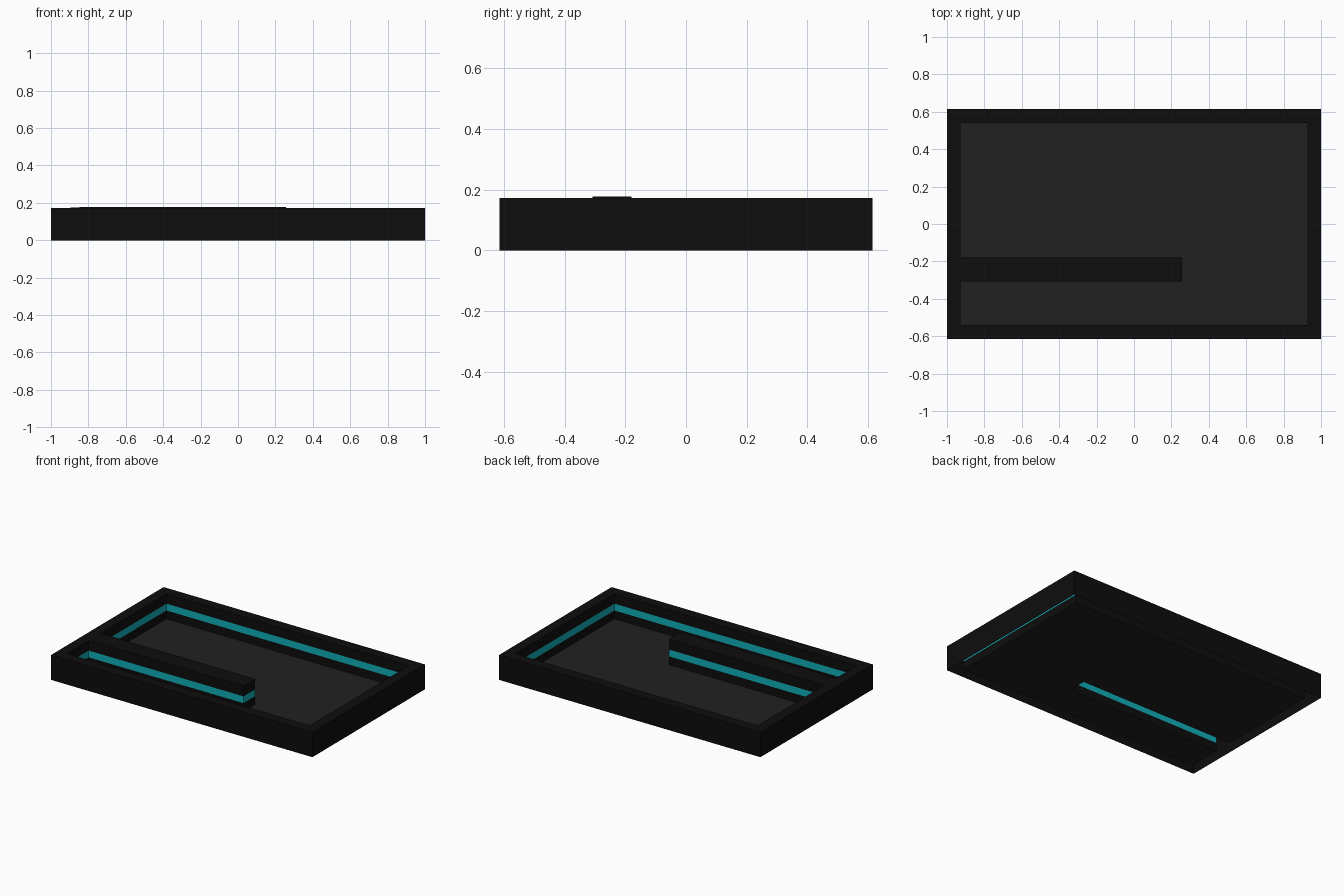
import bpy

if "Cube" in bpy.data.objects:
    bpy.data.objects.remove(bpy.data.objects["Cube"])

def material(name, rgb):
    m = bpy.data.materials.new(name)
    m.diffuse_color = (*rgb, 1)
    m.use_nodes = True
    m.node_tree.nodes["Principled BSDF"].inputs["Base Color"].default_value = m.diffuse_color
    return m

BLACK = material("black", (0.004, 0.004, 0.004))
GREY = material("dark_grey", (0.015, 0.015, 0.015))
CYAN = material("cyan", (0.005, 0.42, 0.48))

def build(name, faces, mat):
    """Make an object from polygons, sharing equal points."""
    index, polys = {}, []
    for f in faces:
        polys.append([index.setdefault(p, len(index)) for p in f])
    me = bpy.data.meshes.new(name)
    me.from_pydata(list(index), [], polys)
    me.materials.append(mat)
    ob = bpy.data.objects.new(name, me)
    bpy.context.collection.objects.link(ob)

X, Y, H = 1.0, 0.615, 0.172        # outer size
IX, IY = 0.927, 0.541              # pocket size
D0, D1, DX, RX = -0.308, -0.18, 0.257, -0.84   # divider
TOP = 0.177                        # raised divider top
S0, S1 = 0.058, 0.105              # accent band heights

# Pocket outline, counter-clockwise, wrapping around the divider: x, y, top z
outline = [(-IX, IY, H), (-IX, D1, H), (RX, D1, TOP), (DX, D1, TOP),
           (DX, D0, TOP), (RX, D0, TOP), (-IX, D0, H), (-IX, -IY, H),
           (IX, -IY, H), (IX, IY, H)]

def band(low, high):
    """Strip of wall around the pocket, facing inward; high None = wall top."""
    faces = []
    for a, b in zip(outline, outline[1:] + outline[:1]):
        za, zb = (a[2], b[2]) if high is None else (high, high)
        faces.append([(b[0], b[1], low), (a[0], a[1], low),
                      (a[0], a[1], za), (b[0], b[1], zb)])
    return faces

# Outer frame sides, open underneath
corners = [(-X, -Y), (X, -Y), (X, Y), (-X, Y)]
frame = []
for a, b in zip(corners, corners[1:] + corners[:1]):
    frame.append([(*a, 0), (*b, 0), (*b, H), (*a, H)])

# Rim: front, right, back and left (the left one meets the divider)
o = [(*c, H) for c in corners]
frame += [[o[0], o[1], outline[8], outline[7]],
          [o[1], o[2], outline[9], outline[8]],
          [o[2], o[3], outline[0], outline[9]],
          [o[3], o[0], outline[7], outline[6], outline[1], outline[0]]]

# Divider top: short ramp and raised flat
frame += [[outline[1], outline[6], outline[5], outline[2]],
          [outline[2], outline[5], outline[4], outline[3]]]

# Pocket walls below and above the accent band
build("frame", frame + band(0, S0) + band(S1, None), BLACK)
build("accent_band", band(S0, S1), CYAN)

# Floor with a slot under the hollow divider
build("floor", [[(x, y, 0) for x, y, _ in outline]], GREY)
